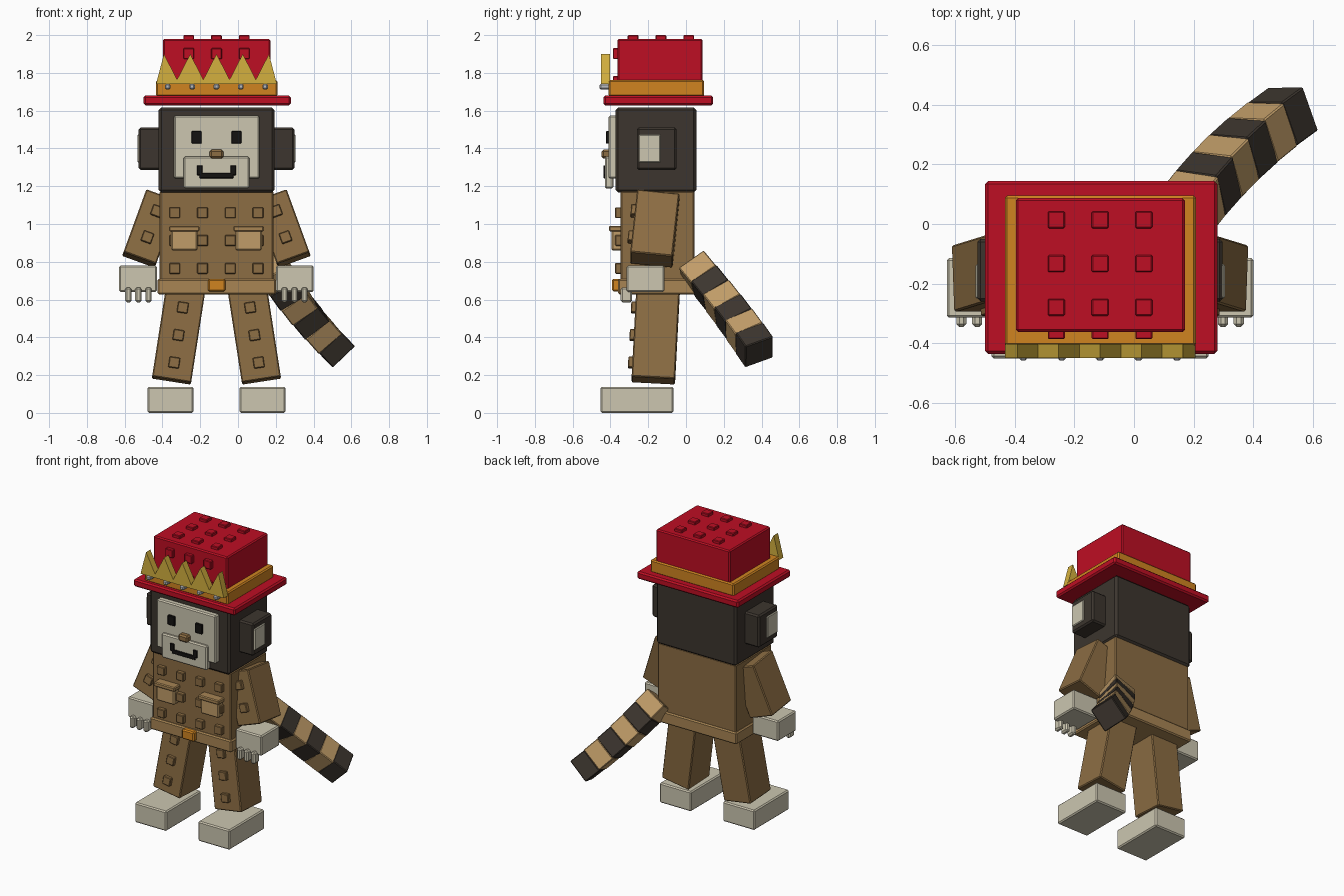
import bpy, bmesh, math
from mathutils import Matrix, Vector, Euler

if "Cube" in bpy.data.objects:
    bpy.data.objects.remove(bpy.data.objects["Cube"], do_unlink=True)


def material(name, rgb):
    # sRGB bytes to linear
    lin = [((c / 255 + 0.055) / 1.055) ** 2.4 if c > 10 else c / 255 / 12.92 for c in rgb]
    m = bpy.data.materials.new(name)
    m.use_nodes = True
    m.diffuse_color = (*lin, 1)
    m.node_tree.nodes["Principled BSDF"].inputs["Base Color"].default_value = (*lin, 1)
    return m


RED = material("hat red", (190, 14, 35))
ORANGE = material("band orange", (208, 132, 32))
GOLD = material("crown gold", (212, 176, 62))
SILVER = material("gem silver", (190, 192, 195))
FUR = material("dark fur", (60, 53, 46))
CREAM = material("cream", (204, 198, 176))
BLACK = material("black", (20, 18, 17))
BROWN = material("suit brown", (140, 109, 67))
TAN = material("light tan", (192, 156, 104))
BELT = material("belt tan", (168, 133, 84))

MID = -0.114  # x of the body's mirror plane
SIDES = (("right", -1), ("left", 1))


def finish(name, bm, mat, matrix, bevel):
    if bevel:
        bmesh.ops.bevel(bm, geom=bm.edges[:], offset=bevel, segments=1, affect='EDGES')
    bmesh.ops.recalc_face_normals(bm, faces=bm.faces[:])
    me = bpy.data.meshes.new(name)
    bm.to_mesh(me)
    bm.free()
    me.materials.append(mat)
    ob = bpy.data.objects.new(name, me)
    ob.matrix_world = matrix
    bpy.context.scene.collection.objects.link(ob)
    return ob


def box(name, size, matrix, mat, bevel=0.008):
    bm = bmesh.new()
    bmesh.ops.create_cube(bm, size=1)
    bmesh.ops.scale(bm, vec=size, verts=bm.verts[:])
    return finish(name, bm, mat, matrix, bevel)


def block(name, xs, ys, zs, mat, bevel=0.008):
    """Upright box from its x, y and z ranges."""
    rng = (xs, ys, zs)
    return box(name, [b - a for a, b in rng],
               Matrix.Translation([(a + b) / 2 for a, b in rng]), mat, bevel)


def mirrored(name, xs, ys, zs, mat, bevel=0.008):
    """Pair of boxes; xs is measured outward from the mirror plane."""
    for side, s in SIDES:
        block(f"{side}_{name}", sorted((MID + s * xs[0], MID + s * xs[1])), ys, zs, mat, bevel)


def stud(name, pos, mat, parent=Matrix(), thin=1):
    size = [0.057] * 3
    size[thin] = 0.06
    box(name, size, parent @ Matrix.Translation(pos), mat, 0.004)


# Hat
block("hat_brim", (-0.50, 0.28), (-0.437, 0.144), (1.628, 1.68), RED, 0.01)
block("hat_band", (-0.434, 0.208), (-0.41, 0.096), (1.675, 1.762), ORANGE)
block("hat_top", (-0.397, 0.171), (-0.363, 0.087), (1.75, 1.98), RED)
for i in (-1, 0, 1):
    x = MID + i * 0.147
    for j in (-1, 0, 1):
        stud("hat_top_stud", (x, -0.133 + j * 0.147, 1.97), RED, thin=2)
    for z in (1.755, 1.902):
        stud("hat_front_stud", (x, -0.357, z), RED)

# Pointed crown: zigzag outline, extruded backwards
outline = [(-0.32, 1.74), (0.32, 1.74)]
for i in range(2, -3, -1):
    outline.append((i * 0.139, 1.90))
    if i > -2:
        outline.append(((i - 0.5) * 0.139, 1.765))
bm = bmesh.new()
face = bm.faces.new([bm.verts.new((MID + x, -0.45, z)) for x, z in outline])
ext = bmesh.ops.extrude_face_region(bm, geom=[face])
bmesh.ops.translate(bm, vec=(0, 0.047, 0),
                    verts=[v for v in ext["geom"] if isinstance(v, bmesh.types.BMVert)])
finish("crown_points", bm, GOLD, Matrix(), 0)
for i in range(-2, 3):
    block("crown_gem", (MID + i * 0.129 - 0.015, MID + i * 0.129 + 0.015),
          (-0.458, -0.40), (1.712, 1.742), SILVER, 0.007)

# Head and face
block("head", (-0.42, 0.193), (-0.373, 0.055), (1.167, 1.617), FUR, 0.014)
mirrored("ear", (0.29, 0.412), (-0.26, -0.05), (1.286, 1.51), FUR, 0.01)
mirrored("inner_ear", (0.36, 0.419), (-0.25, -0.135), (1.325, 1.474), CREAM, 0.005)
block("face_plate", (-0.34, 0.114), (-0.41, -0.36), (1.24, 1.574), CREAM)
block("muzzle", (-0.288, 0.06), (-0.43, -0.385), (1.188, 1.357), CREAM)
mirrored("eye", (0.079, 0.132), (-0.424, -0.40), (1.426, 1.492), BLACK, 0.003)
block("nose", (-0.15, -0.077), (-0.447, -0.395), (1.347, 1.394), BROWN, 0.01)
block("mouth", (MID - 0.09, MID + 0.09), (-0.438, -0.42), (1.242, 1.27), BLACK, 0.003)
mirrored("mouth_corner", (0.073, 0.104), (-0.438, -0.42), (1.258, 1.31), BLACK, 0.003)

# Torso, belt and pockets
block("torso", (-0.415, 0.189), (-0.347, 0.045), (0.65, 1.175), BROWN)
block("belt", (-0.426, 0.2), (-0.36, 0.055), (0.627, 0.71), BELT)
block("buckle", (-0.16, -0.066), (-0.392, -0.35), (0.643, 0.71), ORANGE)
for i in range(4):
    for z in (0.765, 0.913, 1.06):
        stud("torso_stud", (MID + (i - 1.5) * 0.147, -0.345, z), BROWN)
mirrored("pocket", (0.1, 0.24), (-0.395, -0.34), (0.86, 0.97), TAN)
mirrored("pocket_flap", (0.09, 0.251), (-0.408, -0.34), (0.96, 0.99), BELT, 0.006)

# Arms, hands, legs and feet
for side, s in SIDES:
    arm = Matrix.Translation((MID + s * 0.349, -0.165, 0.976)) @ Euler(
        (math.radians(-6), math.radians(-20 * s), 0)).to_matrix().to_4x4()
    box(f"{side}_arm", (0.184, 0.225, 0.355), arm, BROWN, 0.006)
    for z in (-0.062, 0.086):
        stud(f"{side}_arm_stud", (0, -0.106, z), BROWN, arm)
    leg = Matrix.Translation((MID + s * 0.2, -0.16, 0.418)) @ Euler(
        (math.radians(-3), math.radians(-8.8 * s), 0)).to_matrix().to_4x4()
    box(f"{side}_leg", (0.209, 0.23, 0.5), leg, BROWN, 0.006)
    for z in (-0.16, -0.013, 0.135):
        stud(f"{side}_leg_stud", (0, -0.108, z), BROWN, leg)
mirrored("hand", (0.315, 0.515), (-0.315, -0.114), (0.64, 0.78), CREAM)
for x in (0.36, 0.413, 0.466):
    mirrored("finger", (x - 0.017, x + 0.017), (-0.346, -0.285), (0.585, 0.665), CREAM, 0.01)
mirrored("foot", (0.122, 0.365), (-0.452, -0.066), (0, 0.138), CREAM)

# Curved tail of alternating blocks, laid from tip to root
SEG = 0.113
point = Vector((0.535, 0.3865, 0.3225))
for i in range(6):
    t = i / 5
    d = Vector((0.614, 0.449, -0.646)).lerp(Vector((0.454, 0.577, -0.698)), t).normalized()
    up = Vector((-0.315, 0.891, 0.32)).lerp(Vector((-0.15, 0.83, 0.55)), t)
    up = (up - d * up.dot(d)).normalized()
    rot = Matrix((up.cross(d), up, d)).transposed().to_4x4()
    box("tail_segment", (0.163, 0.163, SEG + 0.004),
        Matrix.Translation(point - d * SEG / 2) @ rot, TAN if i % 2 else FUR, 0.005)
    point -= d * SEG
